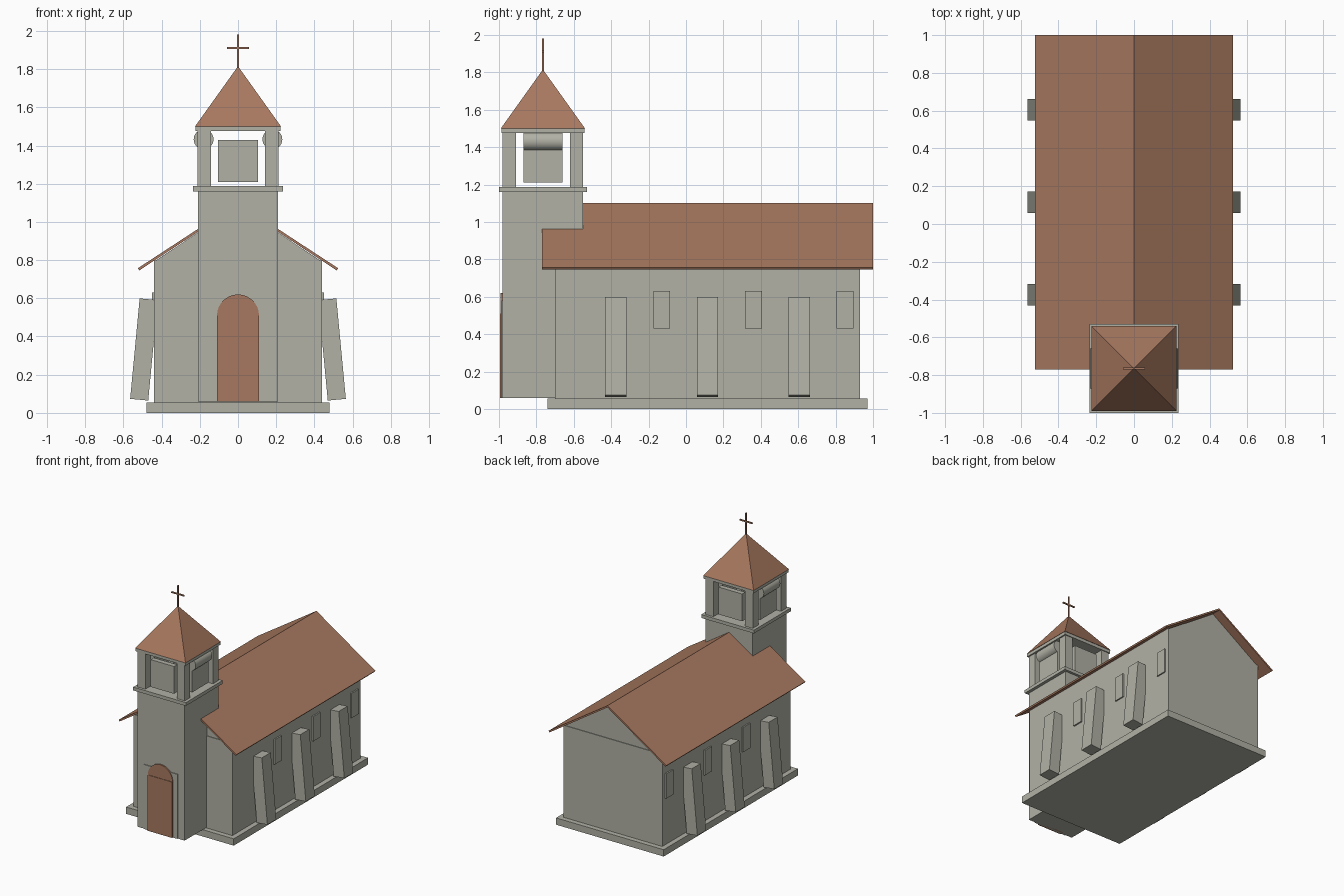
import bpy, bmesh, math

if "Cube" in bpy.data.objects:
    bpy.data.objects.remove(bpy.data.objects["Cube"])


def material(name, rgb):
    m = bpy.data.materials.new(name)
    m.diffuse_color = (*rgb, 1)
    m.use_nodes = True
    m.node_tree.nodes["Principled BSDF"].inputs["Base Color"].default_value = m.diffuse_color
    return m


STONE = material("pale stone", (0.44, 0.44, 0.38))
CLAY = material("clay brown", (0.39, 0.19, 0.115))
TY = -0.765  # tower centre line


def finish(name, bm, mat):
    bmesh.ops.recalc_face_normals(bm, faces=bm.faces[:])
    me = bpy.data.meshes.new(name)
    bm.to_mesh(me)
    bm.free()
    me.materials.append(mat)
    ob = bpy.data.objects.new(name, me)
    bpy.context.collection.objects.link(ob)
    return ob


def box(name, x0, x1, y0, y1, z0, z1, mat=STONE):
    bm = bmesh.new()
    bmesh.ops.create_cube(bm, size=1)
    for v in bm.verts:
        v.co.x *= x1 - x0
        v.co.y *= y1 - y0
        v.co.z *= z1 - z0
    ob = finish(name, bm, mat)
    ob.location = ((x0 + x1) / 2, (y0 + y1) / 2, (z0 + z1) / 2)
    return ob


def prism(name, profile, y0, y1, mat):
    """Extrude an (x, z) profile along y."""
    bm = bmesh.new()
    f = bm.faces.new([bm.verts.new((x, y0, z)) for x, z in profile])
    ext = bmesh.ops.extrude_face_region(bm, geom=[f])
    for g in ext["geom"]:
        if isinstance(g, bmesh.types.BMVert):
            g.co.y = y1
    return finish(name, bm, mat)


def cylinder_y(name, x, z, r, y0, y1, mat):
    prof = [(x + r * math.cos(i * math.tau / 32), z + r * math.sin(i * math.tau / 32))
            for i in range(32)]
    ob = prism(name, prof, y0, y1, mat)
    bpy.ops.object.select_all(action='DESELECT')
    ob.select_set(True)
    bpy.context.view_layer.objects.active = ob
    bpy.ops.object.shade_smooth_by_angle(angle=math.radians(40))
    return ob


# Nave
box("plinth", -0.48, 0.48, -0.74, 0.97, 0, 0.055)
box("nave_walls", -0.44, 0.44, -0.70, 0.93, 0.055, 0.797)
prism("gable", [(-0.435, 0.795), (0.435, 0.795), (0, 1.083)], -0.695, 0.925, STONE)

# Roof slopes, buttresses and windows, mirrored left and right
for s, side in ((-1, "left"), (1, "right")):
    prism(f"roof_{side}",
          [(0, 1.10), (s * 0.525, 0.757), (s * 0.517, 0.746), (0, 1.085)], -0.77, 1.0, CLAY)
    for i in range(3):
        y = -0.375 + 0.49 * i
        b = box(f"buttress_{side}_{i + 1}", s * 0.4925 - 0.0475, s * 0.4925 + 0.0475,
                y - 0.057, y + 0.057, 0.068, 0.596)
        b.rotation_euler.y = -s * math.radians(5.4)
        w = y + 0.245
        box(f"window_{side}_{i + 1}", s * 0.444 - 0.007, s * 0.444 + 0.007,
            w - 0.045, w + 0.045, 0.43, 0.63)

# Tower shaft and ledge
box("tower", -0.21, 0.21, -0.98, -0.55, 0.06, 1.165)
box("tower_ledge", -0.235, 0.235, -1.0, -0.53, 1.16, 1.187)

# Door with frame and arched top
box("door_frame", -0.15, 0.15, -0.986, -0.97, 0.06, 0.58)
cylinder_y("door_arch", 0, 0.51, 0.11, -0.991, -0.96, CLAY)
box("door", -0.11, 0.11, -0.995, -0.96, 0.06, 0.51, CLAY)

# Belfry pillars and panels
for s, side in ((-1, "a"), (1, "b")):
    for t in (-1, 1):
        px, py = s * 0.176, TY + t * 0.18
        box(f"belfry_pillar_{side}_{'front' if t < 0 else 'back'}",
            px - 0.035, px + 0.035, py - 0.035, py + 0.035, 1.18, 1.48)
    box(f"belfry_side_panel_{side}", s * 0.18 - 0.02, s * 0.18 + 0.02,
        TY - 0.105, TY + 0.105, 1.21, 1.43)
    box(f"belfry_end_panel_{side}", -0.105, 0.105,
        TY + s * 0.18 - 0.02, TY + s * 0.18 + 0.02, 1.21, 1.43)
    cylinder_y(f"belfry_roll_{side}", s * 0.18, 1.432, 0.052, TY - 0.105, TY + 0.105, STONE)
box("belfry_cap", -0.222, 0.222, TY - 0.222, TY + 0.222, 1.475, 1.5)

# Spire
bm = bmesh.new()
h = 0.225
base = [bm.verts.new((x * h, TY + y * h, 1.5)) for x, y in ((-1, -1), (1, -1), (1, 1), (-1, 1))]
tip = bm.verts.new((0, TY, 1.815))
bm.faces.new(base)
for i in range(4):
    bm.faces.new((base[i], base[(i + 1) % 4], tip))
finish("spire", bm, CLAY)

# Cross
box("cross_upright", -0.005, 0.005, TY - 0.005, TY + 0.005, 1.79, 1.98, CLAY)
box("cross_arm", -0.057, 0.057, TY - 0.005, TY + 0.005, 1.906, 1.916, CLAY)
